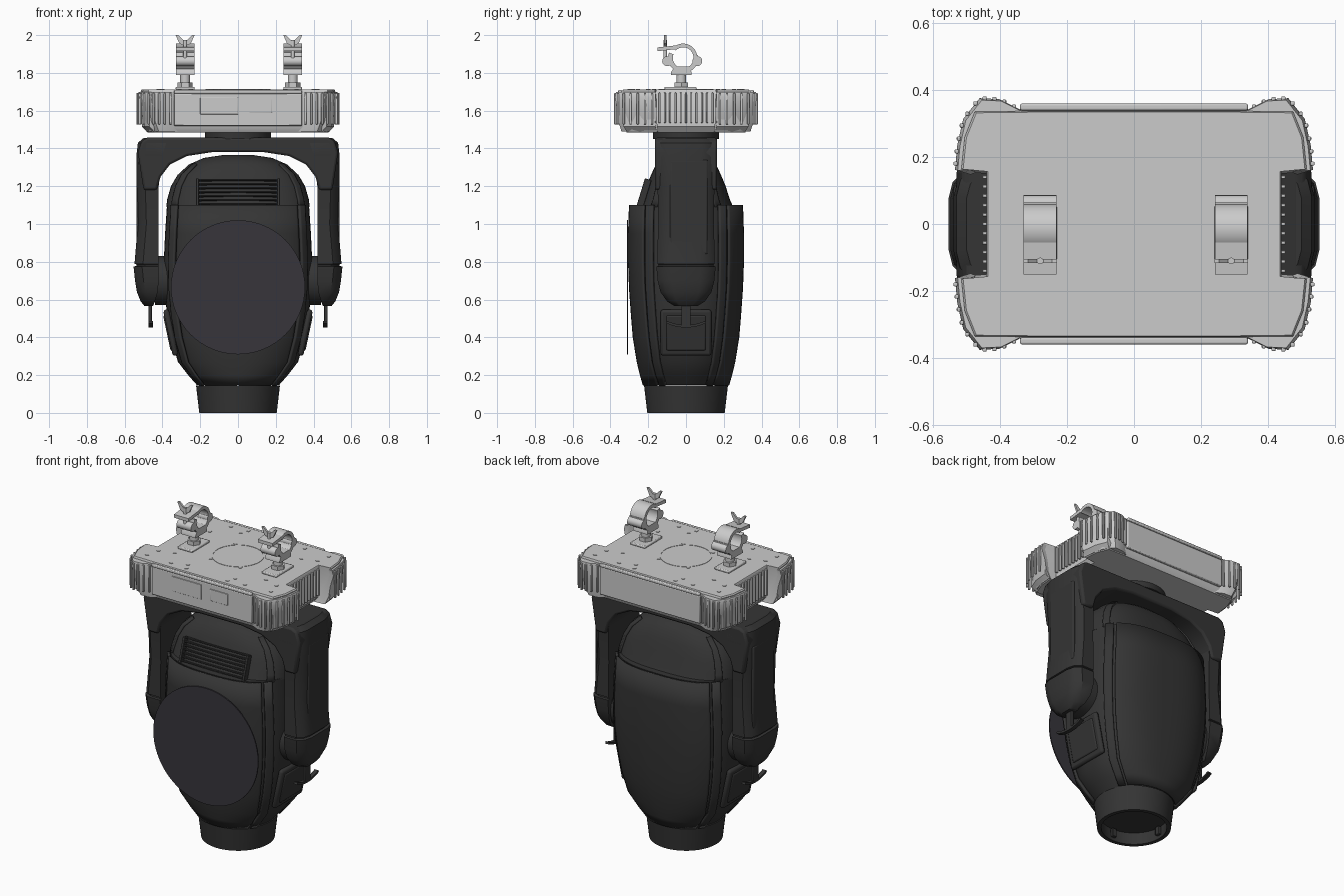
import bpy, bmesh
from math import sin, cos, pi, radians, copysign

if "Cube" in bpy.data.objects:
    bpy.data.objects.remove(bpy.data.objects["Cube"])


def material(name, c):
    m = bpy.data.materials.new(name)
    m.diffuse_color = (*c, 1)
    m.use_nodes = True
    m.node_tree.nodes["Principled BSDF"].inputs["Base Color"].default_value = m.diffuse_color
    return m


DARK = material("dark_plastic", (0.035, 0.035, 0.035))
DISC = material("disc_plastic", (0.038, 0.035, 0.044))


def finish(name, bm, mat=None, bevel=0, smooth=True):
    bmesh.ops.recalc_face_normals(bm, faces=bm.faces)
    me = bpy.data.meshes.new(name)
    bm.to_mesh(me)
    bm.free()
    ob = bpy.data.objects.new(name, me)
    bpy.context.collection.objects.link(ob)
    if mat:
        me.materials.append(mat)
    if bevel:
        b = ob.modifiers.new("bevel", 'BEVEL')
        b.width, b.segments, b.limit_method = bevel, 2, 'ANGLE'
    if smooth:
        bpy.ops.object.select_all(action='DESELECT')
        ob.select_set(True)
        bpy.context.view_layer.objects.active = ob
        bpy.ops.object.shade_smooth_by_angle(angle=radians(35))
    return ob


def loft(name, sections, mat=None, closed=True, caps=True, **kw):
    """Skin a list of equally long point rings."""
    bm = bmesh.new()
    rows = [[bm.verts.new(p) for p in s] for s in sections]
    n = len(rows[0])
    for a, b in zip(rows, rows[1:]):
        for i in range(n if closed else n - 1):
            j = (i + 1) % n
            bm.faces.new((a[i], a[j], b[j], b[i]))
    if caps:
        bm.faces.new(rows[0])
        bm.faces.new(rows[-1])
    return finish(name, bm, mat, **kw)


def prism(name, pts, axis, lo, hi, mat=None, **kw):
    """Extrude a 2D outline along an axis; pts are the two other axes in order."""
    def put(p, d):
        q = list(p)
        q.insert("xyz".index(axis), d)
        return q
    return loft(name, [[put(p, lo) for p in pts], [put(p, hi) for p in pts]], mat, **kw)


def box(name, c, s, mat=None, bevel=0.005, rot=(0, 0, 0)):
    bm = bmesh.new()
    bmesh.ops.create_cube(bm, size=1)
    bmesh.ops.scale(bm, vec=s, verts=bm.verts)
    ob = finish(name, bm, mat, bevel)
    ob.location, ob.rotation_euler = c, rot
    return ob


def circle(r, n=48, cx=0, cy=0):
    return [(cx + r * cos(2 * pi * i / n), cy + r * sin(2 * pi * i / n)) for i in range(n)]


def arc_band(cx, cy, r0, r1, a0, a1, n=28):
    A = [radians(a0 + (a1 - a0) * i / n) for i in range(n + 1)]
    return [(cx + r1 * cos(a), cy + r1 * sin(a)) for a in A] + \
           [(cx + r0 * cos(a), cy + r0 * sin(a)) for a in reversed(A)]


def tube(name, prof, mat, n=64):
    """Closed ring turned around z from (radius, z) points."""
    prof = prof + prof[:1]
    return loft(name, [[(r * cos(2 * pi * i / n), r * sin(2 * pi * i / n), z) for i in range(n)]
                       for r, z in prof], mat, caps=False)


# ---------- head: barrel with rounded-rectangle section ----------
BODY = [(.148, .222, .215, 2), (.2, .268, .23, 2.2), (.27, .322, .247, 2.4), (.4, .36, .268, 2.5),
        (.52, .38, .278, 2.6), (.66, .393, .288, 2.7), (.8, .397, .293, 2.7), (.95, .39, .293, 2.7),
        (1.1, .38, .288, 2.7)]
CAP = [(1.09, .38, .25, 2.8), (1.13, .375, .232, 2.8), (1.2, .355, .21, 2.8), (1.26, .32, .185, 2.8),
       (1.315, .26, .16, 2.6), (1.35, .18, .12, 2.4), (1.365, .08, .06, 2)]


def arc_sections(rings, a0, a1, off, n):
    out = []
    for z, rx, ry, e in rings:
        row = []
        for i in range(n):
            t = radians(a0 + (a1 - a0) * i / (n - 1 if a1 - a0 < 360 else n))
            c, s = cos(t), sin(t)
            row.append((copysign(abs(c) ** (2 / e), c) * (rx + off),
                        copysign(abs(s) ** (2 / e), s) * (ry + off), z))
        out.append(row)
    return out


loft("head_body", arc_sections(BODY, 0, 360, -.004, 72), DARK)
loft("head_rear_cap", arc_sections(CAP, 0, 360, 0, 72), DARK)


def strip(name, a0, a1, off, thick, n, rings=BODY):
    ob = loft(name, arc_sections(rings, a0, a1, off, n), DARK, closed=False, caps=False)
    s = ob.modifiers.new("thickness", 'SOLIDIFY')
    s.thickness, s.offset = thick, 0
    return ob


for base, side in ((90, "back"), (270, "front")):
    strip(side + "_shell", base - 48, base + 48, .008, .012, 40)
    for k, d in (("left", 1), ("right", -1)):
        a = base + d * 56
        strip(f"{side}_{k}_rib", a - 5, a + 5, .006, .016, 6)
        strip(f"{side}_{k}_cap_rib", a - 5, a + 5, .004, .014, 6, CAP[:5])

# front disc on the shell
prism("front_disc", circle(.355, 64, 0, .665), "y", -.313, -.306, DISC)

# cooling slats on the rear cap
for i in range(7):
    z = 1.105 + i * .021
    y = -.236 + i * .0065
    box("vent_slat", (0, y, z), (.42, .03, .007), DARK, .002, (radians(-15), 0, 0))
for s in (-1, 1):
    box("vent_frame", (s * .215, -.222, 1.165), (.015, .036, .15), DARK, .003, (radians(-17), 0, 0))

# lens barrel and glass
tube("lens_ring", [(.205, 0), (.222, .145), (.19, .145), (.182, 0)], DARK)
prism("lens_glass", circle(.19), "z", .075, .09, DARK)
for i in range(4):
    a = i * pi / 2
    box("lens_clip", (.175 * cos(a), .175 * sin(a), .045), (.02, .03, .05), DARK, .003, (0, 0, a))

# ---------- yoke (arm sections: z, inner x, outer x, half depth) ----------
ARM = [(.565, .46, .495, .06), (.59, .44, .515, .1), (.64, .425, .535, .135), (.7, .42, .545, .15),
       (.775, .42, .553, .157), (.778, .42, .538, .145), (.786, .42, .538, .145),
       (.789, .42, .548, .152), (1.0, .42, .53, .148), (1.2, .42, .536, .15),
       (1.36, .40, .538, .165), (1.43, .38, .53, .165), (1.455, .37, .50, .15)]
for s, side in ((-1, "left"), (1, "right")):
    loft(side + "_yoke_arm", [[(s * x, y, z) for x, y in
         ((a, -h), (b - .045, -h), (b - .012, -h * .8), (b, -h * .5), (b, h * .5), (b - .012, h * .8),
          (b - .045, h), (a, h))] for z, a, b, h in ARM], DARK)
    lo, hi = sorted((s * .37, s * .44))
    prism(side + "_tilt_pivot", circle(.13, 40, 0, .7), "x", lo, hi, DARK)
    # raised panel, lower guard on its post
    box(side + "_arm_panel", (s * .529, .015, 1.09), (.018, .2, .5), DARK, .008)
    lo, hi = sorted((s * .45, s * .475))
    prism(side + "_arm_guard", arc_band(0, .7, .235, .248, 245, 295), "x", lo, hi, DARK)
    box(side + "_guard_post", (s * .465, 0, .525), (.02, .05, .13), DARK, .004)
    # access plate low on the head side
    box(side + "_access_plate", (s * .356, 0, .425), (.03, .27, .25), DARK, .014, (0, s * radians(12), 0))
    box(side + "_access_inset", (s * .362, 0, .425), (.03, .21, .19), DARK, .008, (0, s * radians(12), 0))

arch = [(.43, 1.18), (.41, 1.25), (.36, 1.315), (.27, 1.36), (.14, 1.38)]
half = arch[::-1] + [(.50, 1.18), (.53, 1.38), (.51, 1.44), (.48, 1.457)]
prism("yoke_bridge", half + [(-x, z) for x, z in reversed(half)], "y", -.165, .165, DARK, bevel=.012)
tube("pan_bearing", [(.175, 1.45), (.175, 1.5), (.05, 1.5), (.05, 1.45)], DARK)

# ---------- base box ----------
quarter = [(.44, .158), (.515, .165), (.505, .26), (.475, .335), (.3, .337)]
full = quarter + [(-x, y) for x, y in quarter[::-1]]
full += [(-x, -y) for x, y in full]
loft("base_box", [[(x * k, y * k, z) for x, y in full]
                  for z, k in ((1.485, .93), (1.515, .985), (1.705, 1), (1.712, .99))])
tube("top_ring", [(.14, 1.708), (.14, 1.714), (.146, 1.714), (.146, 1.708)], None)
for s, side in ((-1, "front"), (1, "back")):
    box(side + "_panel", (0, s * .343, 1.605), (.68, .02, .17))
    box(side + "_top_lip", (0, s * .349, 1.70), (.68, .02, .018))
box("display", (-.1, -.354, 1.625), (.2, .006, .09), None, .002)
box("button_pad", (.12, -.354, 1.625), (.12, .006, .07), None, .002)

# corner bumpers, slightly narrower at the bottom, with upright ribs
outer = [(.35, .35), (.41, .38), (.47, .383), (.52, .32), (.538, .24), (.545, .165)]
inner = [(.50, .165), (.49, .25), (.455, .325), (.35, .325)]
for sx in (-1, 1):
    for sy in (-1, 1):
        loft("corner_bumper", [[(sx * x * k, sy * y * k, z) for x, y in
             [(a * f, b * f) for a, b in outer] + inner] for z, k, f in
             ((1.49, .94, .95), (1.54, .97, .96), (1.6, .98, .965), (1.67, 1, .98), (1.70, .99, .975))])
        for (x0, y0), (x1, y1) in zip(outer, outer[1:]):
            for t in (.25, .75):
                x, y = x0 + (x1 - x0) * t, y0 + (y1 - y0) * t
                box("bumper_rib", (sx * x * .98, sy * y * .98, 1.61), (.012, .012, .165), None, .003)
    for i in range(11):
        box("side_rib", (sx * .444, -.14 + i * .028, 1.615), (.016, .01, .16), None, .002)

# small screws on the top plate
for sx in (-1, 1):
    for sy in (-1, 1):
        for x, y in ((.4, .2), (.42, .28), (.14, .3), (.25, .29), (.1, .12), (.31, .17), (.16, .255)):
            prism("plate_screw", circle(.011, 8, sx * x, sy * y), "z", 1.708, 1.715)

# ---------- hanging clamps ----------
for cx in (-.28, .29):
    w = .049
    box("clamp_bracket", (cx, -.03, 1.718), (.1, .17, .016))
    prism("clamp_stud", circle(.026, 20, cx, -.025), "z", 1.71, 1.80)
    prism("clamp_nut", circle(.04, 6, cx, -.025), "z", 1.725, 1.75)
    prism("clamp_foot", [(-.08, 1.788), (.03, 1.788), (.03, 1.802), (.012, 1.835), (-.06, 1.835), (-.08, 1.802)],
          "x", cx - w, cx + w)
    prism("clamp_lower_jaw", arc_band(-.015, 1.88, .055, .08, 160, 370), "x", cx - w, cx + w)
    prism("clamp_upper_jaw", arc_band(-.015, 1.88, .055, .075, 5, 135), "x", cx - w, cx + w)
    prism("clamp_tongue", [(-.15, 1.915), (-.06, 1.925), (-.055, 1.945), (-.15, 1.935)], "x", cx - w, cx + w)
    for y in (-.1, .06):
        prism("clamp_hinge", circle(.026, 20, y, 1.862), "x", cx - w, cx + w)
    prism("clamp_bolt", circle(.01, 12, cx, -.11), "z", 1.86, 1.975)
    for s in (-1, 1):
        prism("wing_nut", [(cx + s * .008, 1.945), (cx + s * .03, 1.955), (cx + s * .05, 2.0),
              (cx + s * .036, 2.0), (cx + s * .008, 1.972)], "y", -.116, -.104)
